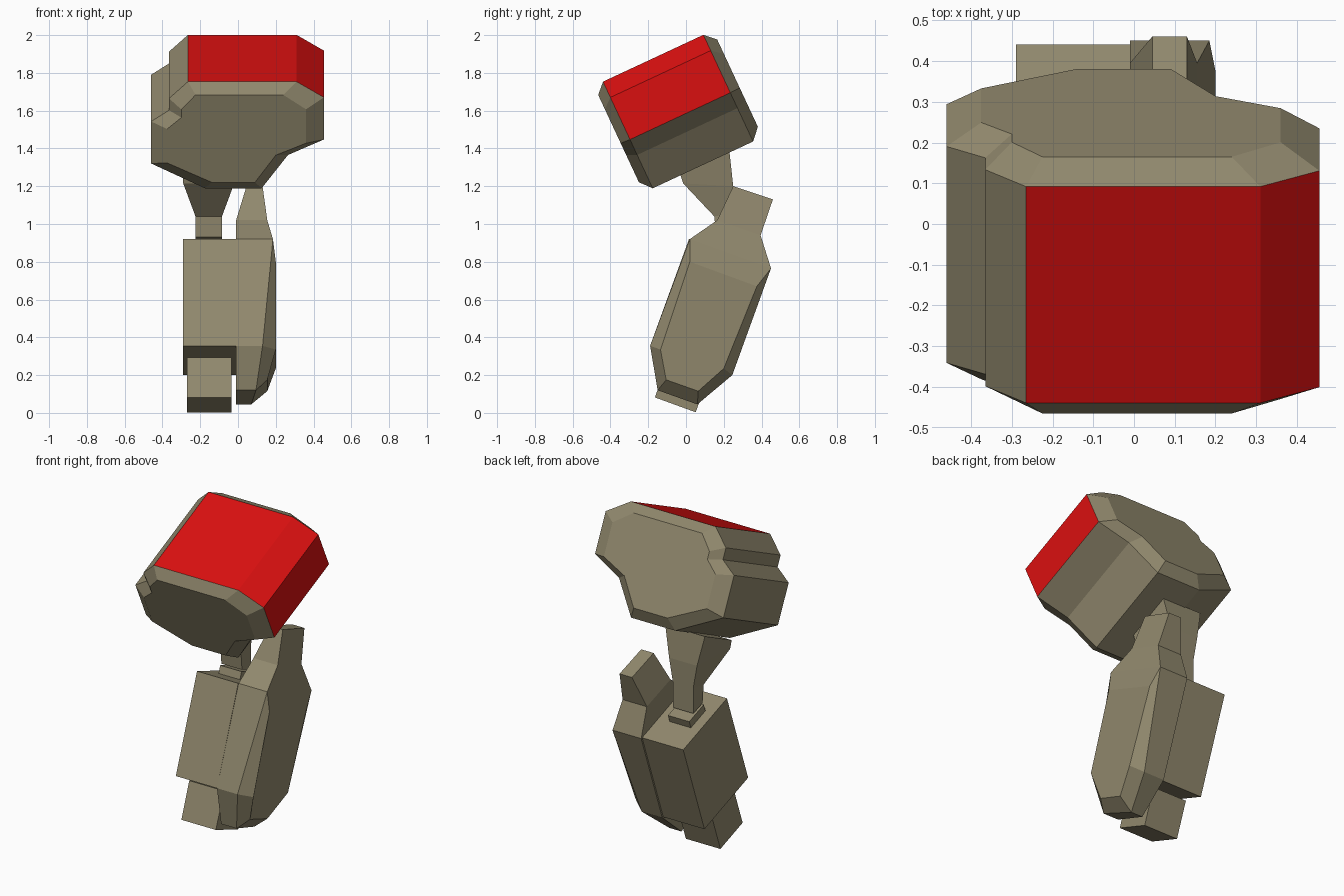
import bpy, bmesh, math

if "Cube" in bpy.data.objects:
    bpy.data.objects.remove(bpy.data.objects["Cube"])


def material(name, rgb):
    m = bpy.data.materials.new(name)
    m.diffuse_color = (*rgb, 1)
    m.use_nodes = True
    m.node_tree.nodes["Principled BSDF"].inputs["Base Color"].default_value = m.diffuse_color
    return m


OLIVE = material("olive_grey", (0.285, 0.25, 0.155))
RED = material("red", (0.70, 0.005, 0.005))


def loft(name, rings, red_bands=()):
    """Skin matching rings of points, cap both ends; red_bands = side indices in red."""
    bm = bmesh.new()
    loops = [[bm.verts.new(p) for p in ring] for ring in rings]
    n = len(loops[0])
    bm.faces.new(loops[0])
    bm.faces.new(loops[-1][::-1])
    middle = (len(loops) - 1) // 2
    for k in range(len(loops) - 1):
        for i in range(n):
            j = (i + 1) % n
            f = bm.faces.new((loops[k][i], loops[k][j], loops[k + 1][j], loops[k + 1][i]))
            if k == middle and i in red_bands:
                f.material_index = 1
    bmesh.ops.recalc_face_normals(bm, faces=bm.faces)
    me = bpy.data.meshes.new(name)
    bm.to_mesh(me)
    bm.free()
    me.materials.append(OLIVE)
    if red_bands:
        me.materials.append(RED)
    ob = bpy.data.objects.new(name, me)
    bpy.context.collection.objects.link(ob)
    return ob


def tilted_box(name, x0, x1, y, z, height, depth):
    """Box leaning back 20 degrees; (y, z) is its lower front edge."""
    c, s = math.cos(math.radians(20)), math.sin(math.radians(20))
    prof = [(y, z), (y + s * height, z + c * height),
            (y + s * height + c * depth, z + c * height - s * depth),
            (y + c * depth, z - s * depth)]
    return loft(name, [[(x, *p) for p in prof] for x in (x0, x1)])


# Head: bevelled prism leaning 25 degrees, red on top and right side
outer = [(-.265, 1.775), (.31, 1.775), (.455, 1.683), (.455, 1.437), (.265, 1.347),
         (.125, 1.152), (-.175, 1.152), (-.46, 1.297), (-.46, 1.542),
         (-.365, 1.608), (-.365, 1.677)]
inner = [(-.225, 1.722), (.24, 1.722), (.36, 1.638), (.36, 1.44), (.20, 1.37),
         (.09, 1.212), (-.14, 1.212), (-.375, 1.325), (-.375, 1.523),
         (-.30, 1.59), (-.30, 1.637)]
ca, sa = math.cos(math.radians(25)), math.sin(math.radians(25))


def head_ring(outline, p):
    return [(x, p * ca - q * sa, p * sa + q * ca) for x, q in outline]


loft("head", [head_ring(inner, .29), head_ring(outer, .343),
              head_ring(outer, .929), head_ring(inner, .985)], red_bands=(0, 1, 2))

# Main body block and the lower block under it
tilted_box("body", -.29, -.01, -.19, .355, .603, .452)
tilted_box("lower_block", -.27, -.035, -.165, .082, .225, .23)

# Side plate: flat inside, chamfered toward a raised outer panel (x, y, z)
edge = [(.185, .02, .92), (.185, .45, .765), (.13, .245, .2),
        (.07, .06, .045), (.095, -.15, .12), (.13, -.19, .355)]
panel = [(.2, .02, .8), (.2, .375, .67), (.2, .2, .235),
         (.155, .065, .115), (.155, -.105, .175), (.2, -.135, .335)]
loft("side_plate", [[(-.01, y, z) for _, y, z in edge], edge, panel])

# Post rising from the side plate, tapering on both sides
loft("side_post", [
    [(-.01, .02, .92), (.185, .02, .92), (.185, .45, .765), (-.01, .45, .765)],
    [(-.01, .165, 1.02), (.155, .165, 1.02), (.155, .395, .94), (-.01, .395, .94)],
    [(.045, .25, 1.2), (.13, .25, 1.2), (.13, .46, 1.13), (.045, .46, 1.13)]])


# Neck: wide under the head, narrowing to a small stub on the body
def neck_ring(xf, xb, front, back):
    return [(xf[0], *front), (xf[1], *front), (xb[1], *back), (xb[0], *back)]


wide, mid, slim = (-.29, -.02), (-.25, -.06), (-.225, -.085)
loft("neck", [neck_ring(wide, wide, (-.03, 1.262), (.23, 1.384)),
              neck_ring(wide, mid, (-.015, 1.215), (.25, 1.2)),
              neck_ring(slim, slim, (.15, 1.04), (.25, 1.06)),
              neck_ring(slim, slim, (.16, .93), (.25, .9))])
tilted_box("neck_stub", -.23, -.085, .13, .85, .075, .15)
